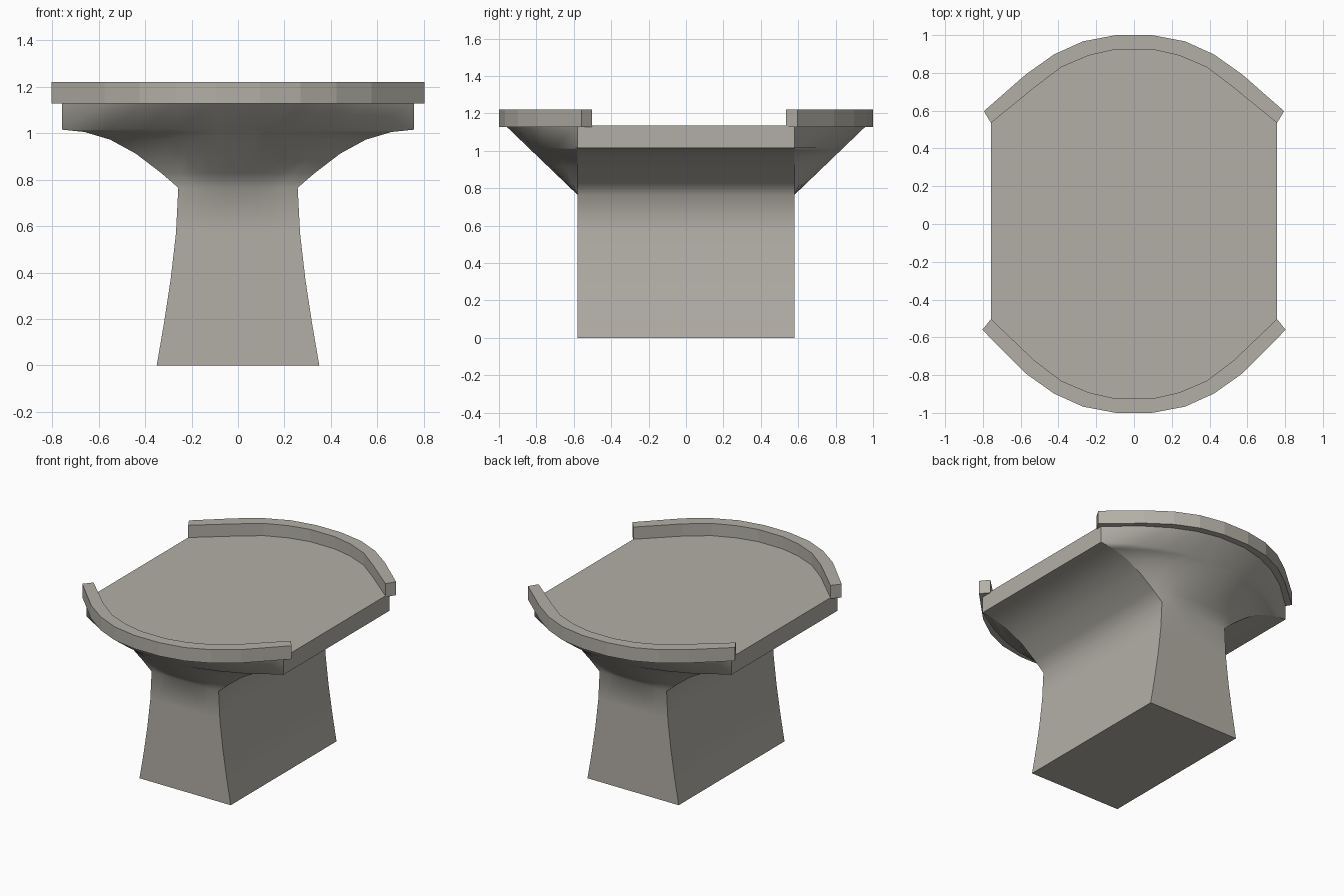
import bpy, bmesh

if "Cube" in bpy.data.objects:
    bpy.data.objects.remove(bpy.data.objects["Cube"])

stone = bpy.data.materials.new("warm_grey_stone")
stone.diffuse_color = (0.45, 0.43, 0.385, 1)
stone.use_nodes = True
stone.node_tree.nodes["Principled BSDF"].inputs["Base Color"].default_value = stone.diffuse_color


def finish(bm, name):
    bmesh.ops.recalc_face_normals(bm, faces=bm.faces[:])
    mesh = bpy.data.meshes.new(name)
    bm.to_mesh(mesh)
    bm.free()
    mesh.materials.append(stone)
    obj = bpy.data.objects.new(name, mesh)
    bpy.context.collection.objects.link(obj)
    return obj


# Pedestal: half-width profile up the height, with ends that bulge above the neck
HALF_LEN, NECK_Z, TOP_Z, BULGE = 0.58, 0.765, 1.135, 0.385
profile = [(0.35, 0), (0.319, 0.18), (0.29, 0.37), (0.267, 0.57), (0.257, NECK_Z),
           (0.33, 0.828), (0.44, 0.912), (0.55, 0.972), (0.66, 1.005),
           (0.757, 1.015), (0.757, TOP_Z)]
LIP = 9  # profile index where the underside turns vertical
spread = [0.13, 0.34, 0.53, 0.74, 1.0]
us = [-u for u in reversed(spread)] + spread

bm = bmesh.new()
rings = []
for w, z in profile:
    sag = BULGE * max(0, (z - NECK_Z) / (TOP_Z - NECK_Z))
    end = [(u * w, HALF_LEN + sag * min(1, 1.02 * (1 - u * u))) for u in us]
    loop = [(-x, y) for x, y in end] + [(x, -y) for x, y in end]
    rings.append([bm.verts.new((x, y, z)) for x, y in loop])
n, m = len(rings[0]), len(us)
for a, b in zip(rings, rings[1:]):
    for i in range(n):
        j = (i + 1) % n
        bm.faces.new((a[i], a[j], b[j], b[i])).smooth = True
bm.faces.new(rings[0][::-1])
bm.faces.new(rings[-1])
# Keep the four corner lines, the lip and the cap outlines crisp
sharp = []
for i in (0, m - 1, m, n - 1):
    sharp += [(a[i], b[i]) for a, b in zip(rings, rings[1:])]
for i in (m - 1, n - 1):
    sharp.append((rings[LIP][i], rings[LIP][(i + 1) % n]))
for r in (rings[0], rings[-1]):
    sharp += [(r[i], r[(i + 1) % n]) for i in range(n)]
for a, b in sharp:
    bm.edges.get((a, b)).smooth = False
finish(bm, "pedestal")


# Raised curved rims at the front and back of the deck
def rim(name, sign, outer_end, inner_end):
    outer = [(0.095, 1.0), (0.27, 0.967), (0.425, 0.897), (0.575, 0.79), outer_end]
    inner = [(0.095, 0.925), (0.24, 0.892), (0.385, 0.83), (0.53, 0.72), inner_end]
    full = [[(-x, y) for x, y in reversed(p)] + p for p in (outer, inner)]
    bm = bmesh.new()
    sections = []
    for (ox, oy), (ix, iy) in zip(*full):
        sections.append([bm.verts.new((x, y * sign, z)) for x, y, z in
                         ((ox, oy, 1.127), (ox, oy, 1.22), (ix, iy, 1.22), (ix, iy, 1.127))])
    for a, b in zip(sections, sections[1:]):
        for i in range(4):
            j = (i + 1) % 4
            bm.faces.new((a[i], a[j], b[j], b[i]))
    bm.faces.new(sections[0])
    bm.faces.new(sections[-1][::-1])
    finish(bm, name)


rim("back_rim", 1, (0.795, 0.597), (0.757, 0.535))
rim("front_rim", -1, (0.803, 0.56), (0.757, 0.503))
